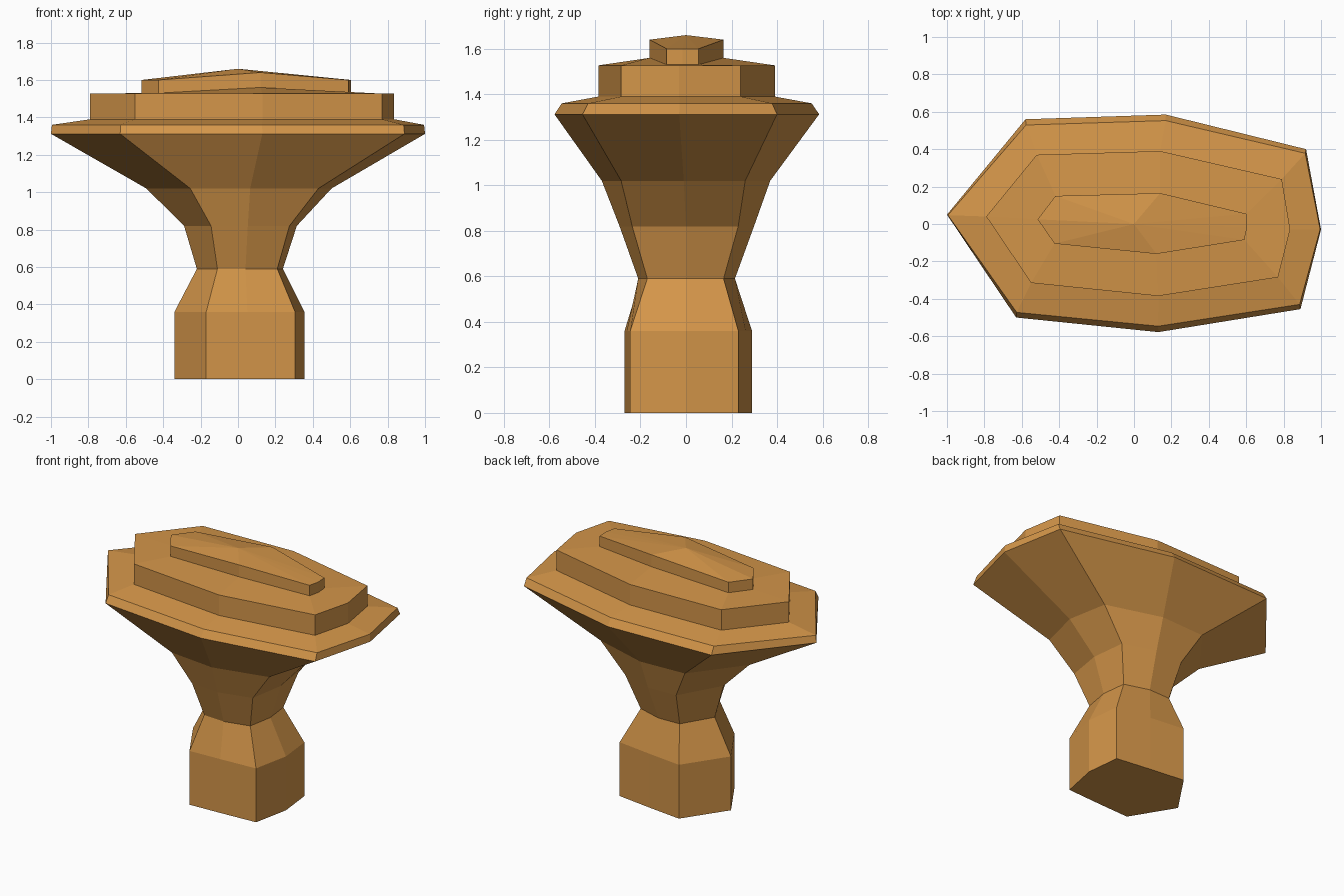
import bpy
import bmesh

# Remove the default cube only
default_cube = bpy.data.objects.get("Cube")
if default_cube:
    bpy.data.objects.remove(default_cube, do_unlink=True)

# One warm wood colour for every part
wood = bpy.data.materials.new("warm_wood")
wood.use_nodes = True
wood_colour = (0.65, 0.30, 0.066, 1.0)
wood.diffuse_color = wood_colour
wood.node_tree.nodes["Principled BSDF"].inputs["Base Color"].default_value = wood_colour

# Eight-sided outlines, each starting at the right tip and running round the back
FOOT = [(-.34, .01), (-.15, .29), (.09, .262), (.33, .23),
        (.355, 0), (.305, -.245), (.05, -.26), (-.17, -.27)]
NECK = [(-.22, .01), (-.1, .21), (.055, .215), (.22, .165),
        (.24, 0), (.21, -.17), (.04, -.21), (-.11, -.2)]
FLARE = [(-.49, .03), (-.24, .355), (.08, .37), (.45, .26),
         (.5, -.01), (.43, -.285), (.065, -.37), (-.255, -.335)]
RIM = [(-1, .05), (-.58, .56), (.17, .585), (.92, .4),
       (1, -.03), (.89, -.455), (.13, -.578), (-.63, -.5)]
STEP = [(-.79, .04), (-.52, .37), (.14, .39), (.79, .24),
        (.835, -.03), (.77, -.285), (.13, -.385), (-.55, -.315)]
RIDGE = [(-.515, .025), (-.42, .15), (.14, .165), (.6, .055),
         (.605, -.015), (.59, -.085), (.12, -.16), (-.425, -.105)]
MIDDLES = (2, 6)  # the back and front middle corners


def ring(outline, z, sx=1, sy=1, middle_lift=0):
    """Place an outline at a height, optionally scaled, with raised middle corners."""
    return [(x * sx, y * sy, z + (middle_lift if i in MIDDLES else 0))
            for i, (x, y) in enumerate(outline)]


def loft(name, rings, peak=None):
    """Skin a stack of rings into a closed solid, ending flat or in a peak."""
    bm = bmesh.new()
    loops = [[bm.verts.new(point) for point in points] for points in rings]
    count = len(loops[0])
    pairs = [(i, (i + 1) % count) for i in range(count)]
    for low, high in zip(loops, loops[1:]):
        for i, j in pairs:
            bm.faces.new((low[i], low[j], high[j], high[i]))
    bm.faces.new(loops[0])
    if peak:
        tip = bm.verts.new(peak)
        for i, j in pairs:
            bm.faces.new((loops[-1][i], loops[-1][j], tip))
    else:
        bm.faces.new(loops[-1])
    bmesh.ops.recalc_face_normals(bm, faces=bm.faces)
    mesh = bpy.data.meshes.new(name)
    bm.to_mesh(mesh)
    bm.free()
    mesh.materials.append(wood)
    part = bpy.data.objects.new(name, mesh)
    bpy.context.collection.objects.link(part)
    return part


# Straight foot narrowing into the neck
loft("stem", [ring(FOOT, 0), ring(FOOT, .36), ring(NECK, .59)])

# Flaring head with a bevelled rim and a gently sloped top
loft("flared_head", [
    ring(NECK, .59),
    ring(NECK, .82, 1.31, 1.39),
    ring(FLARE, 1.02),
    ring(RIM, 1.312),
    ring(RIM, 1.36, .995, .945),
    ring(STEP, 1.39),
])

# Raised step, its top sloping up to the ridge
loft("upper_step", [
    ring(STEP, 1.39),
    ring(STEP, 1.527),
    ring(RIDGE, 1.53, middle_lift=.03),
])

# Long narrow ridge with a shallow peak
loft("top_ridge", [
    ring(RIDGE, 1.53, middle_lift=.03),
    ring(RIDGE, 1.60, middle_lift=.04),
], peak=(0, 0, 1.66))
